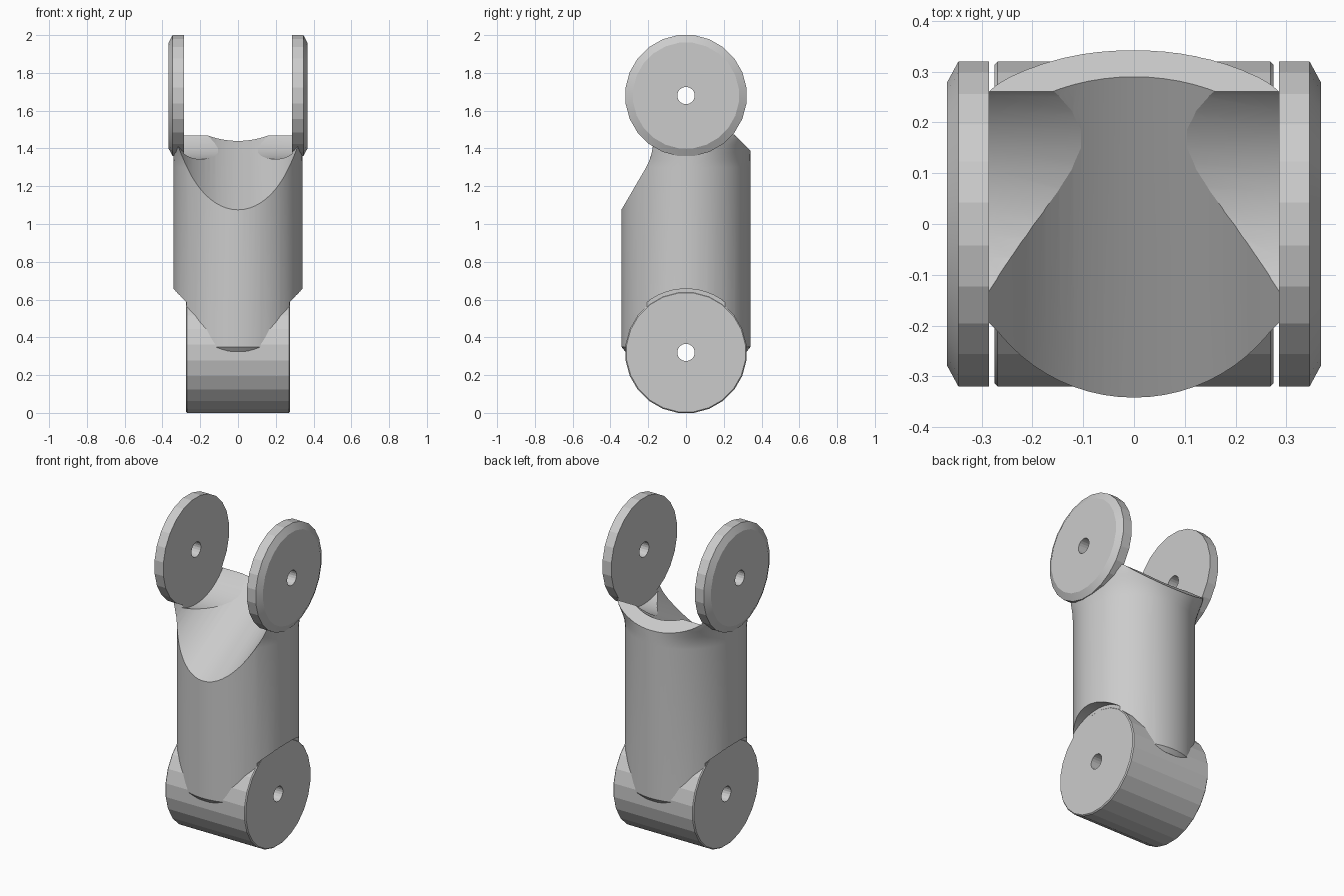
import bpy, bmesh, math
from mathutils import Matrix, Vector

if "Cube" in bpy.data.objects:
    bpy.data.objects.remove(bpy.data.objects["Cube"])


def loft(name, rings):
    """Closed skin through equal-length rings of points."""
    bm = bmesh.new()
    rows = [[bm.verts.new(p) for p in ring] for ring in rings]
    n = len(rows[0])
    for a, b in zip(rows, rows[1:]):
        for i in range(n):
            j = (i + 1) % n
            bm.faces.new((a[i], a[j], b[j], b[i]))
    bm.faces.new(rows[0])
    bm.faces.new(rows[-1])
    bmesh.ops.recalc_face_normals(bm, faces=bm.faces)
    me = bpy.data.meshes.new(name)
    bm.to_mesh(me)
    bm.free()
    ob = bpy.data.objects.new(name, me)
    bpy.context.collection.objects.link(ob)
    return ob


def lathe_x(name, profile, z, segs=24):
    """Revolve (x, radius) profile about an x axis at height z."""
    angles = [math.tau * (i + 0.5) / segs for i in range(segs)]
    return loft(name, [[(x, r * math.cos(a), z + r * math.sin(a)) for a in angles]
                       for x, r in profile])


def combine(target, other, op):
    other.hide_render = True
    mod = target.modifiers.new("bool", 'BOOLEAN')
    mod.operation, mod.object, mod.solver = op, other, 'EXACT'
    bpy.context.view_layer.objects.active = target
    bpy.ops.object.modifier_apply(modifier=mod.name)
    bpy.data.objects.remove(other)


LOW, HIGH, R = 0.32, 1.68, 0.3228

# Round shaft that turns squarer towards the fork: (z, radius, exponent)
shaft = [(0.325, 0.322, 2), (0.35, 0.342, 2), (1.30, 0.342, 2), (1.34, 0.342, 2.08),
         (1.38, 0.342, 2.3), (1.42, 0.342, 2.65), (1.45, 0.342, 3), (1.475, 0.342, 3.2)]
SEGS = 72
rings = []
for z, r, n in shaft:
    ring = []
    for i in range(SEGS):
        c, s = math.cos(math.tau * i / SEGS), math.sin(math.tau * i / SEGS)
        k = r / (abs(c) ** n + abs(s) ** n) ** (1 / n)
        ring.append((c * k, s * k, z))
    rings.append(ring)
body = loft("finger_segment", rings)

# Tilted valley on the front
up = Vector((0, -0.5, math.cos(math.radians(30))))
along = Vector((0, math.cos(math.radians(30)), 0.5))
base = Vector((0, -0.342, 1.075)) + up * 0.345
valley = loft("valley_cutter", [
    [base + along * t + Vector((0.345 * math.cos(a), 0, 0)) + up * 0.345 * math.sin(a)
     for a in [math.tau * i / 72 for i in range(72)]] for t in (-1, 1.5)])
combine(body, valley, 'DIFFERENCE')

# Clearance scoop between the fork discs
combine(body, lathe_x("scoop_cutter", [(-0.287, 0.337), (0.287, 0.337)], HIGH, 48), 'DIFFERENCE')

# Sloped rear rim
bm = bmesh.new()
bmesh.ops.create_cube(bm, size=2, matrix=Matrix.Translation((0, 0.3 + 0.7071, 1.43 + 0.7071))
                      @ Matrix.Rotation(math.radians(45), 4, 'X'))
me = bpy.data.meshes.new("rim_cutter")
bm.to_mesh(me)
bm.free()
rim = bpy.data.objects.new("rim_cutter", me)
bpy.context.collection.objects.link(rim)
combine(body, rim, 'DIFFERENCE')

# Side clearances around the lower knuckle
for s in (-1, 1):
    combine(body, lathe_x("side_cutter", [(s * 0.273, 0.337), (s * 0.5, 0.337)], LOW, 48), 'DIFFERENCE')

# Lower knuckle barrel
combine(body, lathe_x("lower_knuckle", [(-0.275, R - 0.006), (-0.269, R), (0.269, R),
                                        (0.275, R - 0.006)], LOW), 'UNION')

# Fork discs with a chamfered outer edge
for s in (-1, 1):
    combine(body, lathe_x("fork_disc", [(s * 0.286, R), (s * 0.346, R), (s * 0.368, 0.282)], HIGH), 'UNION')

# Pin holes
for z in (LOW, HIGH):
    combine(body, lathe_x("pin_cutter", [(-0.6, 0.046), (0.6, 0.046)], z, 20), 'DIFFERENCE')

bpy.ops.object.select_all(action='DESELECT')
body.select_set(True)
bpy.context.view_layer.objects.active = body
bpy.ops.object.shade_smooth_by_angle(angle=math.radians(14))
